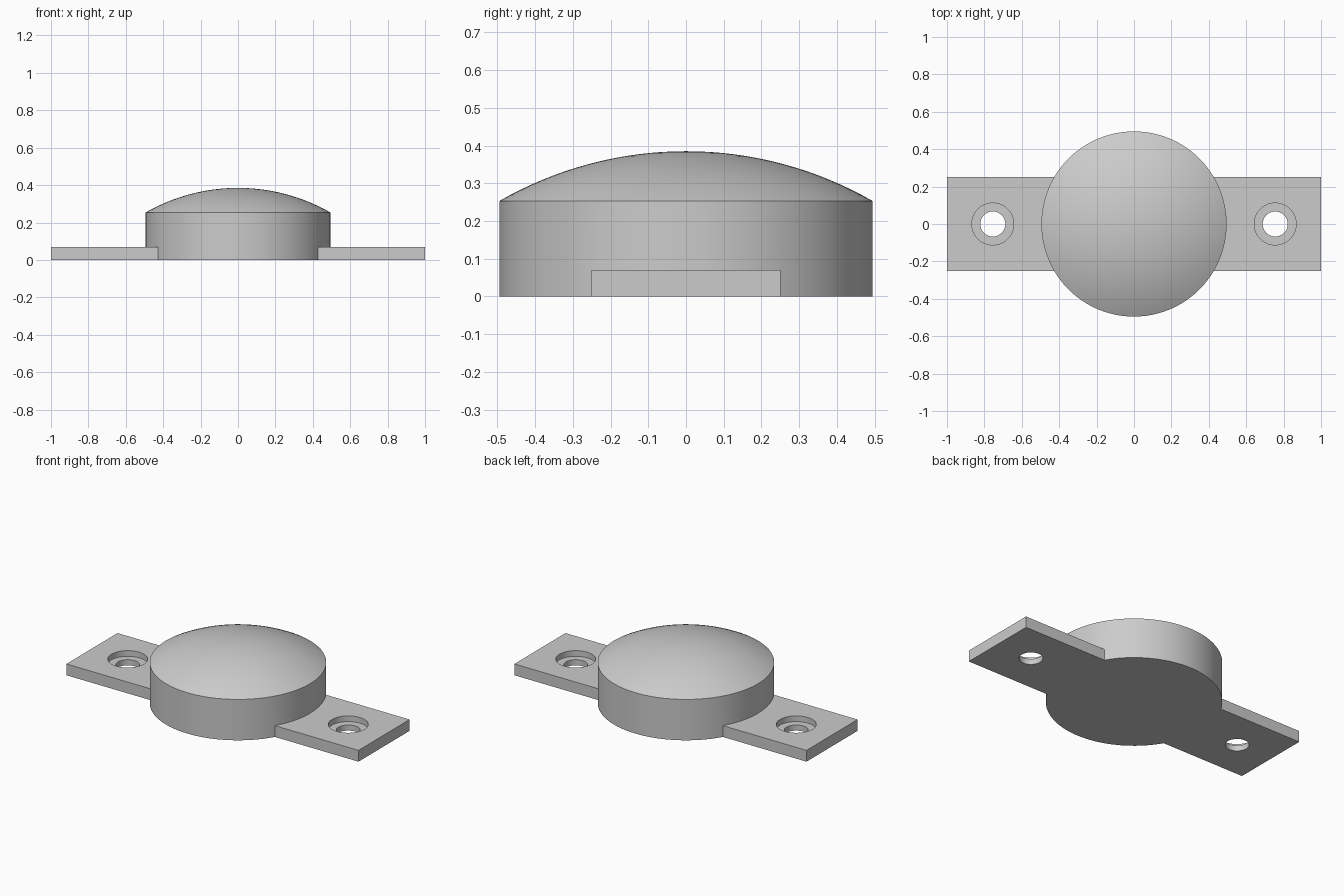
import bpy, bmesh, math

cube = bpy.data.objects.get("Cube")
if cube:
    bpy.data.objects.remove(cube, do_unlink=True)

HUB_R, HUB_H, DOME_H = 0.495, 0.253, 0.132
PLATE_T, PLATE_W = 0.07, 0.5
HOLE_X, HOLE_R, BORE_R, LEDGE_Z = 0.755, 0.067, 0.112, 0.035
SEGMENTS = 96

grey = bpy.data.materials.new("light grey")
grey.use_nodes = True
colour = (0.6, 0.6, 0.6, 1)
grey.diffuse_color = colour
grey.node_tree.nodes["Principled BSDF"].inputs["Base Color"].default_value = colour


def lathe(name, profile, x=0):
    """Spin an (r, z) profile, from axis to axis, around the vertical."""
    bm = bmesh.new()
    verts = [bm.verts.new((r, 0, z)) for r, z in profile]
    edges = [bm.edges.new(pair) for pair in zip(verts, verts[1:])]
    bmesh.ops.spin(bm, geom=verts + edges, cent=(0, 0, 0), axis=(0, 0, 1),
                   angle=math.tau, steps=SEGMENTS, use_merge=True)
    bmesh.ops.remove_doubles(bm, verts=bm.verts, dist=1e-5)
    bmesh.ops.recalc_face_normals(bm, faces=bm.faces)
    mesh = bpy.data.meshes.new(name)
    bm.to_mesh(mesh)
    bm.free()
    mesh.materials.append(grey)
    obj = bpy.data.objects.new(name, mesh)
    obj.location.x = x
    bpy.context.collection.objects.link(obj)
    return obj


def boolean(target, other, operation):
    """Apply a boolean and drop the helper object."""
    other.hide_render = True
    mod = target.modifiers.new(operation.title(), 'BOOLEAN')
    mod.object, mod.operation, mod.solver = other, operation, 'EXACT'
    bpy.ops.object.select_all(action='DESELECT')
    bpy.context.view_layer.objects.active = target
    target.select_set(True)
    bpy.ops.object.modifier_apply(modifier=mod.name)
    bpy.data.objects.remove(other, do_unlink=True)


# Round hub with a shallow spherical dome
sphere_r = (HUB_R ** 2 + DOME_H ** 2) / (2 * DOME_H)
cap_angle = math.asin(HUB_R / sphere_r)
rings = 16
dome = [(sphere_r * math.sin(a), HUB_H + DOME_H - sphere_r * (1 - math.cos(a)))
        for a in (cap_angle * i / rings for i in range(rings, -1, -1))]
body = lathe("domed_mounting_body", [(0, 0), (HUB_R, 0)] + dome)

# Flat mounting plate running through the hub
bpy.ops.mesh.primitive_cube_add(size=1, location=(0, 0, PLATE_T / 2))
plate = bpy.context.object
plate.name = "mounting_plate"
plate.scale = (2, PLATE_W, PLATE_T)
bpy.ops.object.transform_apply(location=True, rotation=False, scale=True)
plate.data.materials.append(grey)
boolean(body, plate, 'UNION')

# Counterbored screw hole at each end
for side in (-1, 1):
    cutter = lathe("screw_hole_cutter",
                   [(0, -0.1), (HOLE_R, -0.1), (HOLE_R, LEDGE_Z),
                    (BORE_R, LEDGE_Z), (BORE_R, 0.2), (0, 0.2)], side * HOLE_X)
    boolean(body, cutter, 'DIFFERENCE')

# Smooth curved faces, keeping the rims sharp
bpy.ops.object.select_all(action='DESELECT')
body.select_set(True)
bpy.context.view_layer.objects.active = body
bpy.ops.object.shade_smooth_by_angle(angle=math.radians(20))
